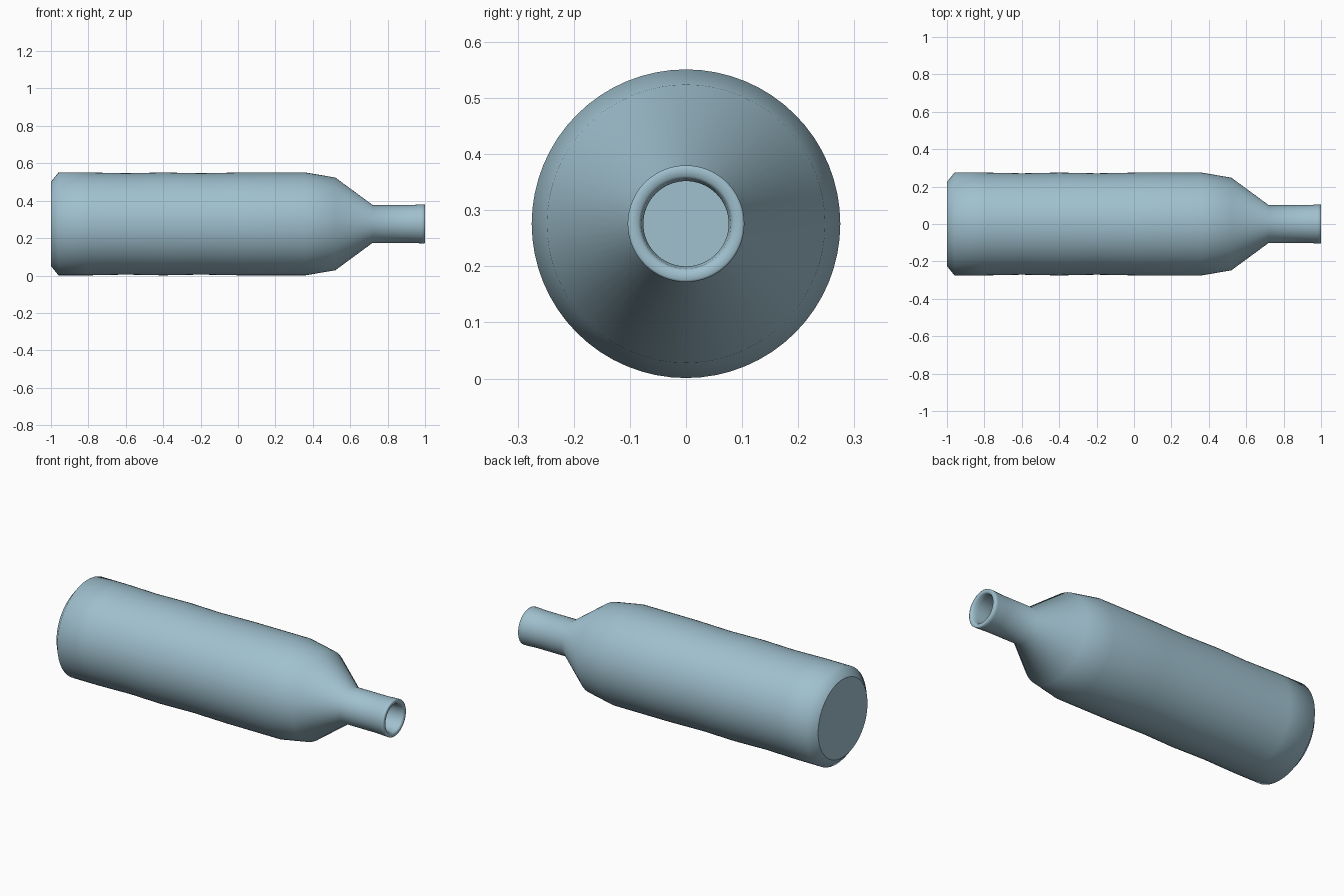
import bpy, bmesh, math

if "Cube" in bpy.data.objects:
    bpy.data.objects.remove(bpy.data.objects["Cube"])

SEGMENTS = 64
AXIS_Z = 0.276

glass = bpy.data.materials.new("pale blue glass")
glass.diffuse_color = (0.35, 0.53, 0.62, 1)
glass.use_nodes = True
glass.node_tree.nodes["Principled BSDF"].inputs["Base Color"].default_value = glass.diffuse_color

# Outer wall from base to mouth, then inner wall back down: (x, radius)
outer = [(-1, 0.225), (-0.96, 0.275), (-0.8, 0.275), (-0.6, 0.271), (-0.4, 0.275),
         (-0.2, 0.271), (0.02, 0.275), (0.36, 0.275), (0.52, 0.248),
         (0.72, 0.101), (0.92, 0.101), (0.98, 0.104), (0.998, 0.104)]
lip = [(1.0, 0.100), (1.0, 0.085), (0.993, 0.080)]
inner = [(0.97, 0.076), (0.71, 0.076), (0.51, 0.224), (0.36, 0.25),
         (-0.94, 0.25), (-0.97, 0.215)]


def lathe(name, profile):
    """Revolve a profile about the x axis, closing both ends."""
    bm = bmesh.new()
    rings = []
    for x, r in profile:
        rings.append([bm.verts.new((x, r * math.cos(2 * math.pi * i / SEGMENTS),
                                    AXIS_Z + r * math.sin(2 * math.pi * i / SEGMENTS)))
                      for i in range(SEGMENTS)])
    for a, b in zip(rings, rings[1:]):
        for i in range(SEGMENTS):
            j = (i + 1) % SEGMENTS
            bm.faces.new((a[i], a[j], b[j], b[i]))
    caps = [bm.faces.new(rings[0]), bm.faces.new(rings[-1])]
    bmesh.ops.recalc_face_normals(bm, faces=bm.faces)
    # Crisp rim around the flat base and the inside floor
    for f in bm.faces:
        f.smooth = True
    for cap in caps:
        for e in cap.edges:
            e.smooth = False
    mesh = bpy.data.meshes.new(name)
    bm.to_mesh(mesh)
    bm.free()
    obj = bpy.data.objects.new(name, mesh)
    bpy.context.collection.objects.link(obj)
    mesh.materials.append(glass)
    return obj


# Hollow bottle lying on its side
lathe("bottle", outer + lip + inner)
